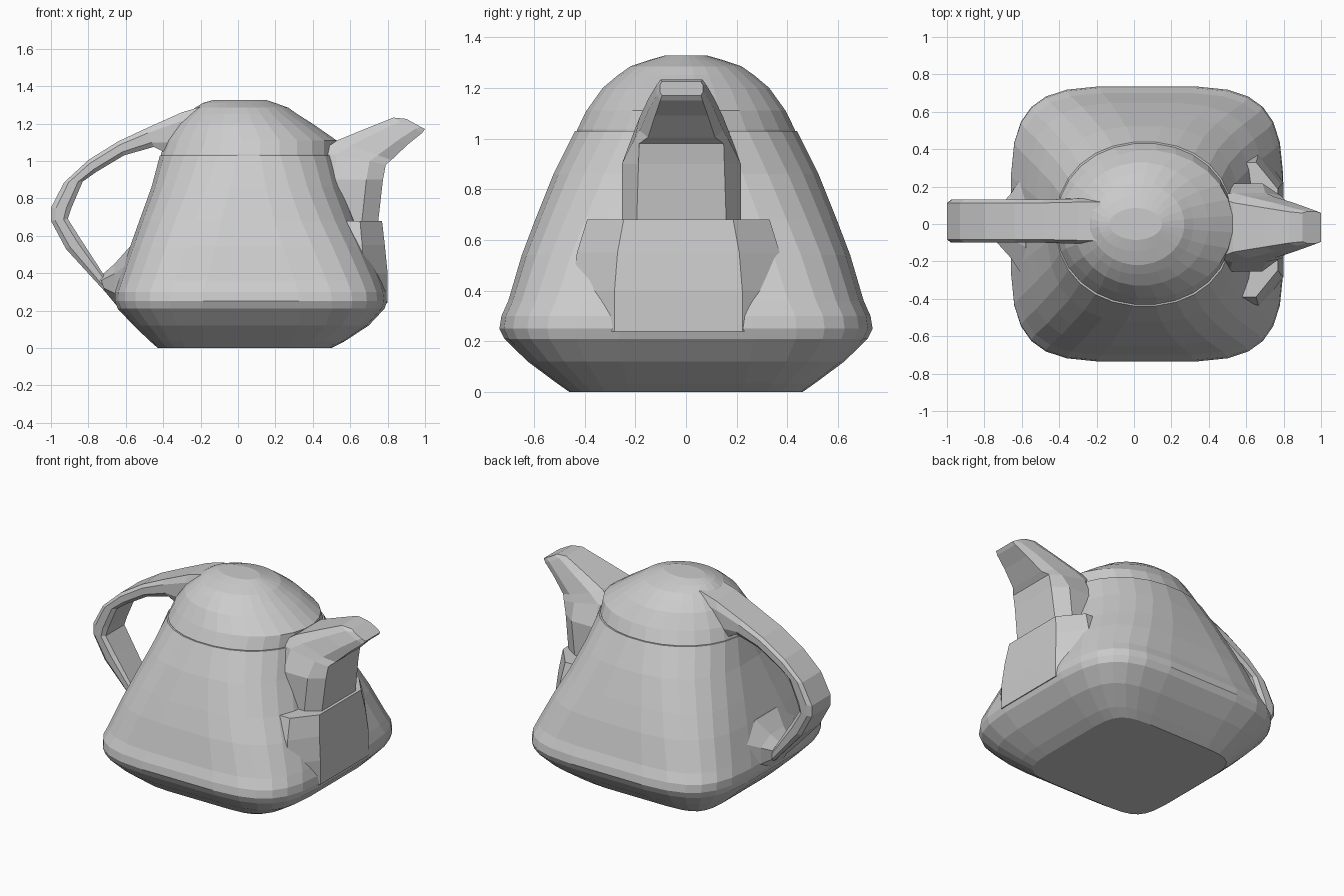
import bpy, bmesh
from math import cos, sin, pi, copysign


def loft(name, rings):
    """Skin equal-length closed rings, capping both ends."""
    bm = bmesh.new()
    vs = [[bm.verts.new(p) for p in r] for r in rings]
    n = len(vs[0])
    for a, b in zip(vs, vs[1:]):
        for i in range(n):
            j = (i + 1) % n
            bm.faces.new((a[i], a[j], b[j], b[i]))
    bm.faces.new(vs[0][::-1])
    bm.faces.new(vs[-1])
    bmesh.ops.recalc_face_normals(bm, faces=bm.faces)
    me = bpy.data.meshes.new(name)
    bm.to_mesh(me)
    bm.free()
    ob = bpy.data.objects.new(name, me)
    bpy.context.collection.objects.link(ob)
    return ob


def power(v, e):
    return copysign(abs(v) ** e, v)


def body_ring(z, x0, x1, hy, n, segs=28):
    """Rounded-square outline; n = 2 is round, higher is squarer."""
    cx, hx = (x0 + x1) / 2, (x1 - x0) / 2
    angles = [2 * pi * (i + 0.5) / segs for i in range(segs)]
    return [(cx + hx * power(cos(t), 2 / n), hy * power(sin(t), 2 / n), z)
            for t in angles]


def tube_ring(upper, lower, cy, hw, flat=0.6):
    """Bevelled-box section spanning two points of the side outline."""
    ring = []
    for s, w in ((0, -flat), (0, flat), (.25, 1), (.75, 1),
                 (1, flat), (1, -flat), (.75, -1), (.25, -1)):
        ring.append((upper[0] + (lower[0] - upper[0]) * s, cy + hw * w,
                     upper[1] + (lower[1] - upper[1]) * s))
    return ring


# Body: square foot and belly, blending to a round shoulder
body = [(0.00, -.43, .50, .46, 6.0), (0.035, -.47, .57, .51, 5.5),
        (0.12, -.56, .70, .625, 4.8), (0.21, -.645, .785, .718, 4.4),
        (0.25, -.66, .80, .738, 4.2), (0.30, -.66, .795, .73, 4.2),
        (0.36, -.64, .775, .703, 4.0), (0.54, -.58, .70, .65, 3.5),
        (0.68, -.53, .635, .597, 3.1), (0.86, -.465, .57, .525, 2.6),
        (1.03, -.42, .535, .44, 2.15)]
loft("pot_body", [body_ring(*r) for r in body])

# Domed top, almost flush with the shoulder seam
dome = [(1.00, -.42, .53, .43, 2.1), (1.035, -.415, .53, .432, 2.1),
        (1.11, -.39, .53, .395, 2), (1.20, -.325, .40, .33, 2),
        (1.25, -.27, .32, .27, 2), (1.285, -.23, .27, .22, 2),
        (1.31, -.19, .20, .145, 2), (1.327, -.13, .15, .085, 2)]
loft("pot_dome", [body_ring(*r) for r in dome])

# Spout fairing: broad bulge up to the seam ledge
fairing = [((.30, .24), (.80, .24), .42), ((.30, .40), (.80, .40), .42),
           ((.30, .55), (.785, .55), .40), ((.30, .68), (.77, .68), .36)]
loft("spout_fairing", [tube_ring(u, l, -.03, w, .6) for u, l, w in fairing])

# Spout: upright column, then an angled pouring neck
spout = [((.40, .60), (.745, .60), .235, .75), ((.40, .68), (.75, .68), .235, .75),
         ((.42, .90), (.775, .90), .235, .72), ((.44, 1.05), (.79, .98), .185, .9),
         ((.53, 1.11), (.82, 1.005), .165, .8), ((.70, 1.18), (.91, 1.09), .13, .8),
         ((.83, 1.232), (.985, 1.15), .098, .85), ((.90, 1.225), (1.0, 1.17), .085, .9)]
loft("spout", [tube_ring(u, l, -.018, w, f) for u, l, w, f in spout])

# Handle: faceted loop from dome to belly
handle = [((-.18, 1.295), (-.20, 1.08), .12), ((-.30, 1.26), (-.39, 1.045), .12),
          ((-.49, 1.175), (-.45, 1.075), .115), ((-.64, 1.105), (-.61, 1.03), .115),
          ((-.80, 1.005), (-.76, .94), .115), ((-.93, .885), (-.83, .89), .115),
          ((-1.0, .75), (-.89, .75), .115), ((-1.0, .68), (-.91, .69), .115),
          ((-.92, .53), (-.84, .58), .11), ((-.71, .30), (-.71, .38), .10)]
loft("handle", [tube_ring(u, l, .015, w, .85) for u, l, w in handle])

# Lower handle bracket flaring into the belly
bracket = [((-.74, .38), (-.71, .30), .09), ((-.66, .45), (-.66, .24), .17),
           ((-.58, .54), (-.61, .19), .28), ((-.45, .55), (-.45, .20), .32)]
loft("handle_bracket", [tube_ring(u, l, -.01, w, .4) for u, l, w in bracket])
